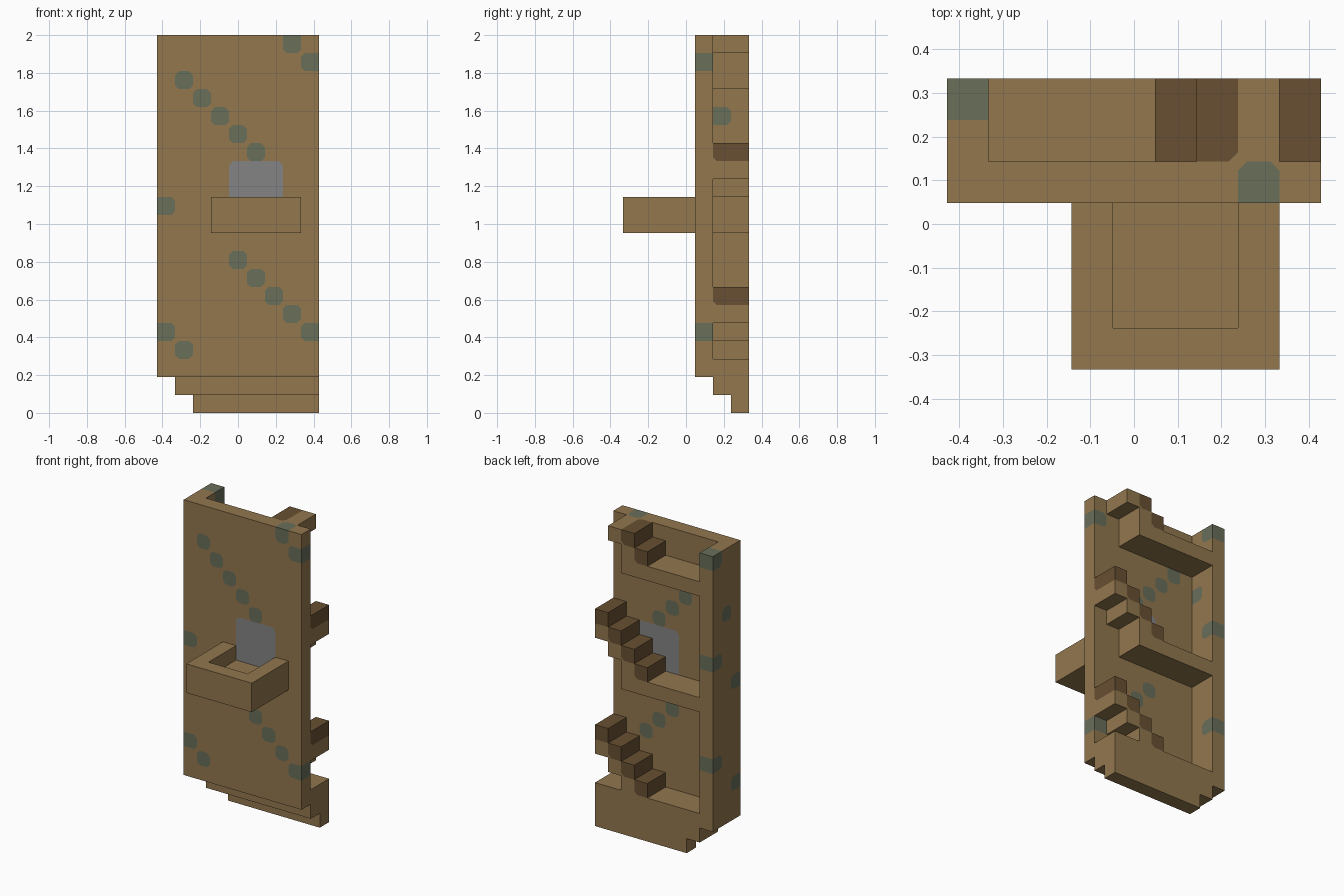
import bpy
import bmesh
from mathutils import Vector

cube = bpy.data.objects.get("Cube")
if cube:
    bpy.data.objects.remove(cube, do_unlink=True)

U = 2 / 21                       # edge of one block
ORIGIN = Vector((-4.5, -3.5, 0))
CUT = 0.22                       # corner cut of painted blocks


def make_material(name, rgb):
    mat = bpy.data.materials.new(name)
    mat.use_nodes = True
    mat.diffuse_color = (*rgb, 1)
    mat.node_tree.nodes["Principled BSDF"].inputs["Base Color"].default_value = (*rgb, 1)
    return mat


WALL, TREAD, MOSS, GLASS = range(4)
materials = [
    make_material("brown wall", (0.287, 0.184, 0.076)),
    make_material("dark brown tread", (0.138, 0.080, 0.032)),
    make_material("moss green", (0.138, 0.156, 0.102)),
    make_material("grey window", (0.231, 0.231, 0.235)),
]

owner, colour = {}, {}           # block -> part name, block -> material


def fill(part, xs, ys, zs, mat=WALL):
    """Fill a box of blocks, given as half-open ranges, for one part."""
    for x in range(*xs):
        for y in range(*ys):
            for z in range(*zs):
                owner[x, y, z] = part
                colour[x, y, z] = mat


# Front panel with its window
fill("front_panel", (0, 9), (4, 5), (2, 21))
fill("window", (4, 7), (4, 5), (11, 14), GLASS)

# Side wall and stepped base
fill("side_wall", (0, 1), (5, 7), (2, 21))
fill("base", (1, 9), (5, 7), (1, 3))
fill("base", (2, 9), (6, 7), (0, 1))

# Balcony: floor, two sides and a front rail
fill("balcony", (3, 8), (0, 4), (10, 11))
fill("balcony", (3, 8), (0, 1), (11, 12))
for x in (3, 7):
    fill("balcony", (x, x + 1), (1, 4), (11, 12))

# Landings
fill("middle_landing", (1, 7), (5, 7), (10, 11))
fill("upper_landing", (1, 7), (5, 7), (18, 19))

# Stair flights: dark tread over a brown riser, cut off at the top
for part, top in (("lower_stairs", 6), ("middle_stairs", 14), ("upper_stairs", 22)):
    for n in range(4):
        x, z = 8 - n, top - n
        for level, mat in ((z - 1, WALL), (z, TREAD)):
            if level < 21 and (x, 5, level) not in owner:
                fill(part, (x, x + 1), (5, 7), (level, level + 1), mat)

# Moss: diagonal runs on the panel (first x, first z, length) and side wall spots
for x, z, length in ((7, 20, 2), (1, 18, 5), (0, 11, 1), (4, 8, 5), (0, 4, 2)):
    for n in range(length):
        colour[x + n, 4, z - n] = MOSS
for y, z in ((6, 20), (5, 16), (6, 13), (6, 6)):
    colour[0, y, z] = MOSS


def shifted(cell, axis, step):
    moved = list(cell)
    moved[axis] += step
    return tuple(moved)


def add_face(bm, points, mat):
    face = bm.faces.new([bm.verts.new((p + ORIGIN) * U) for p in points])
    face.material_index = mat


def add_side(bm, cell, axis, sign):
    """Add one exposed block side, cutting lone painted corners."""
    u, v = (axis + 1) % 3, (axis + 2) % 3
    mat = colour[cell]
    middle = Vector(cell) + Vector((0.5, 0.5, 0.5))
    middle[axis] += sign / 2

    def other_paint(ax, step):
        near = shifted(cell, ax, step)
        return (near in owner and colour[near] != mat
                and shifted(near, axis, sign) not in owner)

    outline = []
    corners = [(-1, -1), (1, -1), (1, 1), (-1, 1)][::sign]
    for du, dv in corners:
        corner = middle.copy()
        corner[u] += du / 2
        corner[v] += dv / 2
        if mat != WALL and other_paint(u, du) and other_paint(v, dv):
            along_u, along_v = corner.copy(), corner.copy()
            along_u[u] -= du * CUT
            along_v[v] -= dv * CUT
            pair = [along_u, along_v]
            if (du * dv > 0) == (sign > 0):
                pair.reverse()
            outline += pair
            add_face(bm, [pair[0], corner, pair[1]], WALL)
        else:
            outline.append(corner)
    add_face(bm, outline, mat)


# One object per part, keeping only the outer sides of the blocks
for part in dict.fromkeys(owner.values()):
    bm = bmesh.new()
    for cell in [c for c, name in owner.items() if name == part]:
        for axis in range(3):
            for sign in (-1, 1):
                if shifted(cell, axis, sign) not in owner:
                    add_side(bm, cell, axis, sign)
    bmesh.ops.remove_doubles(bm, verts=bm.verts, dist=0.0001)
    mesh = bpy.data.meshes.new(part)
    bm.to_mesh(mesh)
    bm.free()
    for mat in materials:
        mesh.materials.append(mat)
    bpy.context.collection.objects.link(bpy.data.objects.new(part, mesh))
